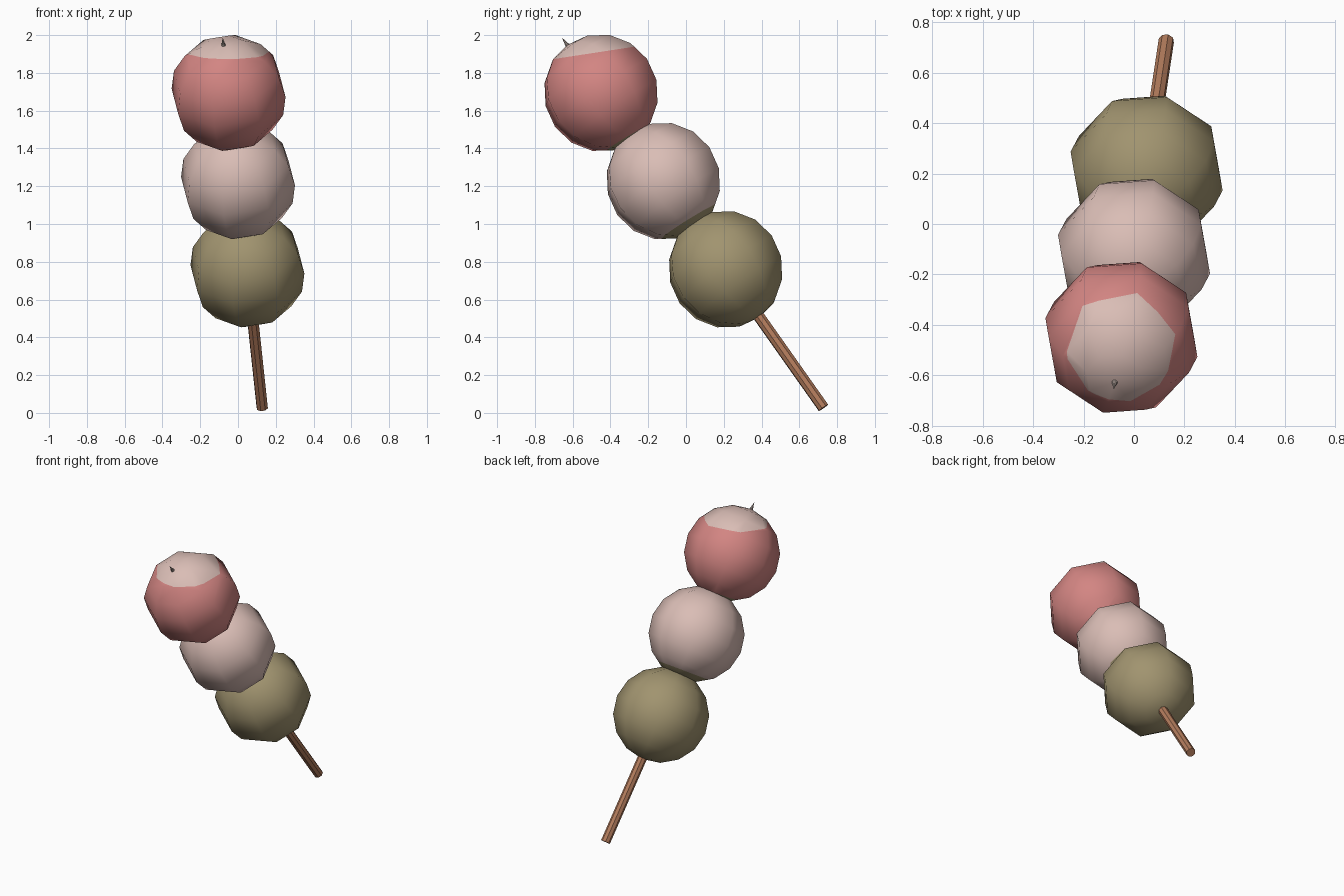
import bpy, bmesh, math
from mathutils import Matrix, Vector

if "Cube" in bpy.data.objects:
    bpy.data.objects.remove(bpy.data.objects["Cube"])

# Skewer axis, from the stick end up to the tip, with the twist of the balls
AXIS = Vector((-0.087, -0.575, 0.814)).normalized()
SIDE = Vector((0.967, -0.247, -0.071))
SIDE = (SIDE - AXIS * SIDE.dot(AXIS)).normalized()
ROT = Matrix((SIDE, AXIS.cross(SIDE), AXIS)).transposed().to_4x4()
MID = Vector((0, -0.12, 1.227))
STEP = 0.574
R = 0.312


def material(name, rgb):
    m = bpy.data.materials.new(name)
    m.diffuse_color = (*rgb, 1)
    m.use_nodes = True
    m.node_tree.nodes["Principled BSDF"].inputs["Base Color"].default_value = m.diffuse_color
    return m


pink = material("pink dough", (0.65, 0.235, 0.225))
pale = material("pale dough", (0.70, 0.51, 0.465))
olive = material("green dough", (0.355, 0.295, 0.16))
wood = material("wood", (0.46, 0.205, 0.11))
tip_wood = material("pale tip", (0.40, 0.33, 0.30))


def finish(bm, name, mats, smooth):
    mesh = bpy.data.meshes.new(name)
    for f in bm.faces:
        f.smooth = smooth
    bm.to_mesh(mesh)
    bm.free()
    for m in mats:
        mesh.materials.append(m)
    obj = bpy.data.objects.new(name, mesh)
    bpy.context.collection.objects.link(obj)
    return obj


def ball(name, offset, base, patches=()):
    """Eight-sided ball on the skewer; patches = (direction, half angle, material)."""
    center = MID + AXIS * offset
    bm = bmesh.new()
    bmesh.ops.create_uvsphere(bm, u_segments=8, v_segments=8, radius=R,
                              matrix=Matrix.Translation(center) @ ROT)
    mats = [base]
    for direction, angle, mat in patches:
        n = Vector(direction).normalized()
        point = center + n * R * 0.975 * math.cos(math.radians(angle))
        bmesh.ops.bisect_plane(bm, geom=bm.verts[:] + bm.edges[:] + bm.faces[:],
                               plane_co=point, plane_no=n)
        mats.append(mat)
        for f in bm.faces:
            if (f.calc_center_median() - point).dot(n) > 0:
                f.material_index = len(mats) - 1
    return finish(bm, name, mats, True)


def rod(name, start, end, r1, r2, mat):
    """Eight-sided rod or spike between two distances along the skewer."""
    bm = bmesh.new()
    pos = MID + AXIS * (start + end) / 2
    bmesh.ops.create_cone(bm, cap_ends=True, segments=8, radius1=r1, radius2=r2,
                          depth=end - start, matrix=Matrix.Translation(pos) @ ROT)
    return finish(bm, name, [mat], False)


# Three dumplings, with the painted areas on the upper two
ball("bottom_dumpling", -STEP, olive)
ball("middle_dumpling", 0, pale, [((0.06, 0.53, -0.85), 34, olive)])
ball("top_dumpling", STEP, pink, [((0.0, -0.15, 0.98), 45, pale),
                                  ((0.06, 0.5, -0.86), 24, olive)])

# Stick and its pointed end
rod("stick", -1.475, STEP, 0.031, 0.031, wood)
rod("stick_tip", STEP + 0.27, STEP + 0.36, 0.021, 0.0, tip_wood)
